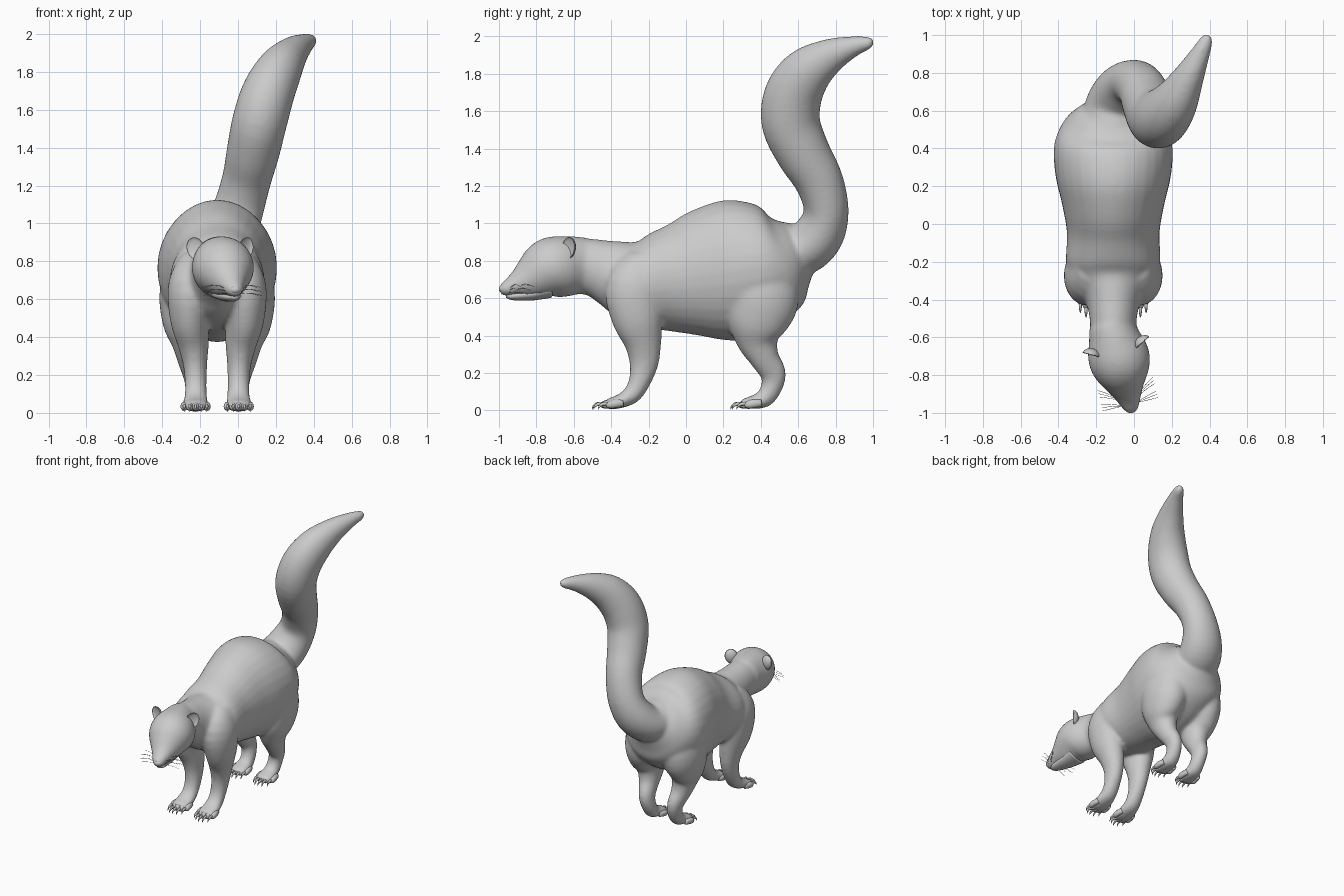
import bpy, bmesh, math
from mathutils import Vector

CX = -0.11                       # body mirror line
YAW = math.radians(13.5)         # head turns a little to its left


def catmull(a, b, c, d, t):
    return [0.5 * (2*q + (r-p)*t + (2*p-5*q+4*r-s)*t*t + (3*q-p-3*r+s)*t**3)
            for p, q, r, s in zip(a, b, c, d)]


def finish(name, bm):
    bmesh.ops.recalc_face_normals(bm, faces=bm.faces)
    for f in bm.faces:
        f.smooth = True
    me = bpy.data.meshes.new(name)
    bm.to_mesh(me)
    bm.free()
    ob = bpy.data.objects.new(name, me)
    bpy.context.collection.objects.link(ob)
    return ob


def tube(name, rows, sides=32, steps=4):
    """Smooth loft through rows of (x, y, z, half width, half height)."""
    pts = []
    for i in range(len(rows) - 1):
        quad = [rows[max(i-1, 0)], rows[i], rows[i+1], rows[min(i+2, len(rows)-1)]]
        pts += [catmull(*quad, k/steps) for k in range(steps)]
    pts.append(list(rows[-1]))
    bm = bmesh.new()
    rings = []
    for i, p in enumerate(pts):
        t = (Vector(pts[min(i+1, len(pts)-1)][:3]) - Vector(pts[max(i-1, 0)][:3])).normalized()
        u = Vector((1, 0, 0)) if abs(t.x) < 0.9 else Vector((0, 1, 0))
        u = (u - t * u.dot(t)).normalized()
        v = t.cross(u)
        ring = []
        for k in range(sides):
            a = 2 * math.pi * k / sides
            ring.append(bm.verts.new(Vector(p[:3]) + u*p[3]*math.cos(a) + v*p[4]*math.sin(a)))
        rings.append(ring)
    for r, s in zip(rings, rings[1:]):
        for k in range(sides):
            bm.faces.new((r[k], r[(k+1) % sides], s[(k+1) % sides], s[k]))
    bm.faces.new(rings[0])
    bm.faces.new(rings[-1])
    return finish(name, bm)


def head(l, d, z):
    """Head space (side, forward, height) to world."""
    return (CX + math.sin(YAW)*d + math.cos(YAW)*l,
            -0.58 - math.cos(YAW)*d + math.sin(YAW)*l, z)


def ball(name, loc, scale, yaw=0, cup=False, roll=0):
    bm = bmesh.new()
    bmesh.ops.create_uvsphere(bm, u_segments=24, v_segments=16, radius=1)
    if cup:                      # fold the front half inside the back half
        for v in bm.verts:
            if v.co.y < 0:
                v.co.y *= -0.45
    ob = finish(name, bm)
    ob.location, ob.scale, ob.rotation_euler = loc, scale, (0, roll, yaw)
    return ob


# torso and neck: y, z, half width, half height
torso = [(-.62, .775, .12, .15), (-.5, .765, .125, .152), (-.4, .735, .15, .178),
         (-.3, .70, .215, .215), (-.2, .69, .25, .25), (-.05, .705, .245, .295),
         (.1, .73, .27, .35), (.25, .75, .305, .377), (.4, .77, .315, .343),
         (.5, .79, .285, .285), (.58, .82, .22, .2), (.64, .84, .14, .12)]
parts = [tube("body", [(CX, y, z, w, h) for y, z, w, h in torso])]

# head
skull = [(-.05, .775, .12, .148), (.02, .775, .137, .157), (.08, .77, .157, .163),
         (.14, .765, .163, .163), (.19, .745, .153, .15), (.24, .717, .128, .126),
         (.29, .692, .098, .098), (.34, .672, .072, .066), (.385, .655, .052, .045),
         (.418, .647, .036, .032), (.428, .646, .02, .018)]
parts.append(tube("skull", [(*head(0, d, z), w, h) for d, z, w, h in skull]))

# tail
parts.append(tube("tail", [
    (-.11, .5, .86, .17, .15), (-.09, .62, .86, .17, .14), (-.05, .71, .94, .155, .135),
    (0, .75, 1.07, .135, .12), (.045, .71, 1.23, .13, .13), (.08, .625, 1.38, .14, .145),
    (.115, .56, 1.54, .145, .157), (.16, .575, 1.69, .14, .155), (.22, .65, 1.81, .12, .135),
    (.285, .77, 1.895, .085, .095), (.345, .89, 1.945, .055, .058),
    (.385, .975, 1.965, .035, .035), (.398, 1.0, 1.967, .018, .018)]))

# legs: side offset, y, z, half width, half depth
front = [(.11, -.2, .78, .10, .12), (.135, -.27, .66, .125, .16), (.145, -.26, .5, .105, .14),
         (.125, -.23, .36, .082, .10), (.116, -.225, .25, .063, .078), (.113, -.25, .15, .058, .058),
         (.113, -.29, .085, .06, .05), (.114, -.35, .05, .07, .038), (.114, -.41, .035, .068, .03),
         (.114, -.435, .03, .045, .018)]
hind = [(.13, .38, .75, .15, .2), (.155, .40, .6, .152, .205), (.165, .385, .47, .122, .17),
        (.15, .385, .37, .09, .115), (.14, .42, .28, .07, .08), (.125, .465, .2, .056, .07),
        (.115, .46, .13, .052, .058), (.112, .42, .065, .056, .05), (.112, .36, .045, .066, .036),
        (.112, .31, .035, .062, .028), (.112, .29, .03, .04, .016)]
for s in (-1, 1):
    for rows in (front, hind):
        parts.append(tube("leg", [(CX + s*o, y, z, w, h) for o, y, z, w, h in rows]))

# fuse into one smooth skin
bpy.ops.object.select_all(action='DESELECT')
for ob in parts:
    ob.select_set(True)
bpy.context.view_layer.objects.active = parts[0]
bpy.ops.object.join()
body = parts[0]
rm = body.modifiers.new("fuse", 'REMESH')
rm.mode, rm.voxel_size, rm.use_smooth_shade = 'VOXEL', 0.011, True
sm = body.modifiers.new("soften", 'SMOOTH')
sm.factor, sm.iterations = 0.5, 16

# toes and claws
for leg, base in (("front", -.44), ("hind", .30)):
    for s, side in ((-1, "left"), (1, "right")):
        for i in range(-2, 3):
            x, y = CX + s*.114 + i*.03, base + .008*i*i
            tube(f"{leg}_{side}_toe", [(x - i*.004, y+.07, .04, .016, .02), (x, y+.03, .036, .019, .023),
                 (x, y, .03, .018, .02), (x, y-.018, .025, .008, .009)], 12, 3)
            tube(f"{leg}_{side}_claw", [(x, y, .034, .008, .01), (x, y-.03, .036, .008, .01),
                 (x, y-.053, .024, .005, .006), (x, y-.062, .006, .001, .001)], 8, 3)

# lower jaw, nose
tube("lower_jaw", [(*head(0, d, z), w, h) for d, z, w, h in
     [(.16, .645, .09, .045), (.24, .625, .07, .036), (.3, .617, .055, .03),
      (.36, .611, .038, .021), (.39, .612, .016, .01)]])
ball("nose", head(0, .411, .65), (.03, .021, .021), YAW)

# ears, eyes, whiskers
for s, side in ((-1, "left"), (1, "right")):
    ball(side + "_ear", head(s*.138, .085, .868), (.048, .036, .06), YAW + s*.5, True, s*.35)
    ball(side + "_eye", head(s*.084, .262, .762), (.022, .022, .02), YAW)
    tube(side + "_brow", [(*head(s*l, d, z), r, r*.7) for l, d, z, r in
         [(.05, .275, .772, .008), (.08, .265, .782, .013), (.108, .235, .774, .007)]], 12)
    for i in range(6):
        z, d = .632 + .009*(i % 3), .385 - .022*(i // 3)
        tube(side + "_whisker", [(*head(s*l, d - q, z + h), .0012, .0012) for l, q, h in
             [(.035, 0, 0), (.09, .01*i, .012*(i % 3)), (.15, .018*i, .012*(i % 3) - .012)]], 4)
